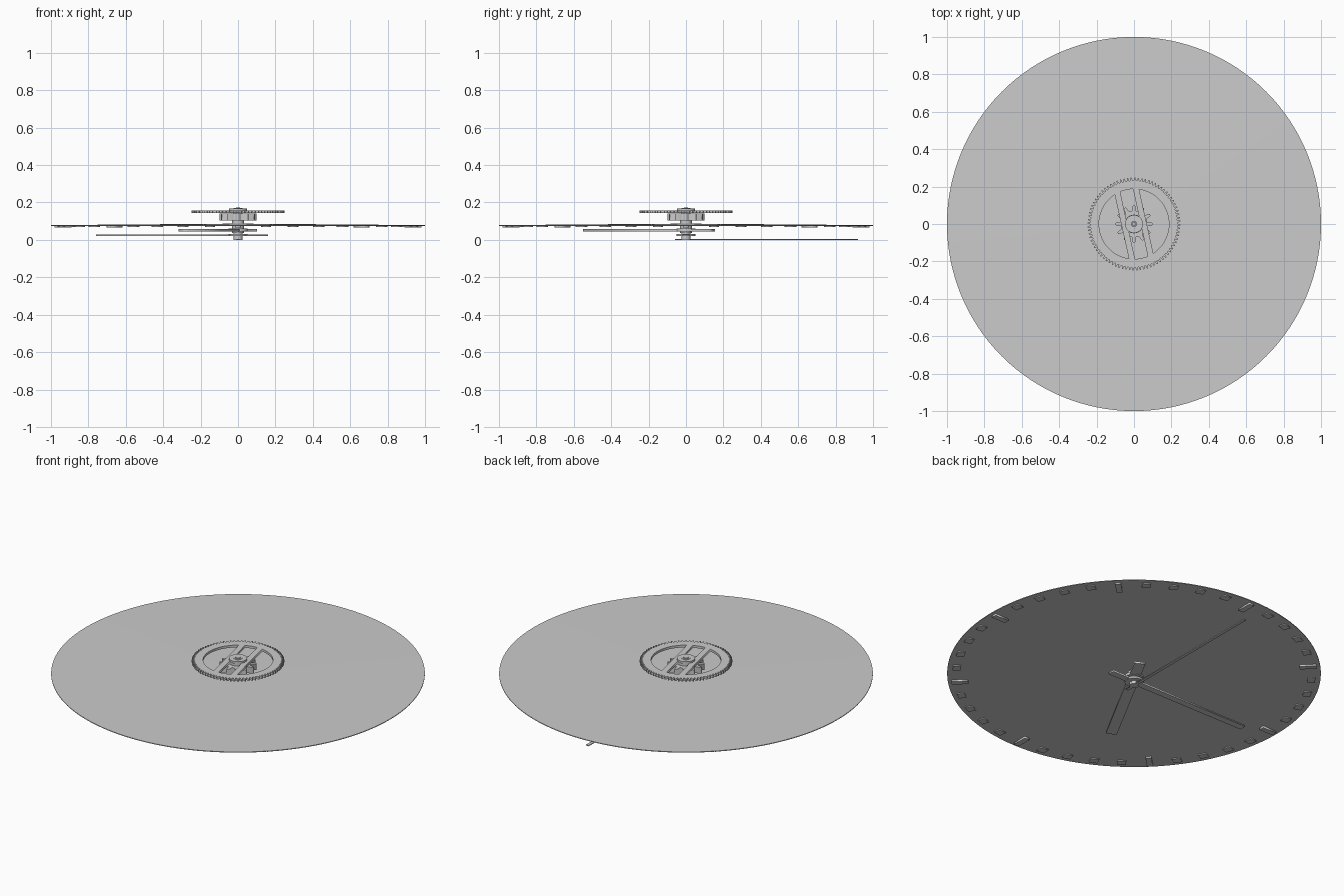
import bpy
from math import sin, cos, pi, radians, asin, acos

if "Cube" in bpy.data.objects:
    bpy.data.objects.remove(bpy.data.objects["Cube"])


def plate(name, outlines, z0, z1, rot=0.0):
    """Flat plate from closed 2D outlines; inner outlines become holes."""
    cu = bpy.data.curves.new(name, 'CURVE')
    cu.dimensions = '2D'
    cu.fill_mode = 'BOTH'
    cu.extrude = (z1 - z0) / 2
    for pts in outlines:
        sp = cu.splines.new('POLY')
        sp.points.add(len(pts) - 1)
        for p, (x, y) in zip(sp.points, pts):
            p.co = (x * cos(rot) - y * sin(rot), x * sin(rot) + y * cos(rot), 0, 1)
        sp.use_cyclic_u = True
    ob = bpy.data.objects.new(name, cu)
    ob.location.z = (z0 + z1) / 2
    bpy.context.collection.objects.link(ob)
    bpy.ops.object.select_all(action='DESELECT')
    bpy.context.view_layer.objects.active = ob
    ob.select_set(True)
    bpy.ops.object.convert(target='MESH')
    return bpy.context.object


def arc(r, a0, a1, n):
    return [(r * cos(a0 + (a1 - a0) * i / n), r * sin(a0 + (a1 - a0) * i / n))
            for i in range(n + 1)]


def circle(r, n=48):
    return arc(r, 0, 2 * pi, n)[:-1]


def rect(x0, x1, y0, y1):
    return [(x0, y0), (x1, y0), (x1, y1), (x0, y1)]


def gear(teeth, root, tip, base=0.34, top=0.14):
    pts, step = [], 2 * pi / teeth
    for i in range(teeth):
        for f, r in ((-base, root), (-top, tip), (top, tip), (base, root)):
            a = (i + f) * step
            pts.append((r * cos(a), r * sin(a)))
    return pts


def lathe(name, profile, n=96):
    """Revolve a closed (r, z) profile whose end points lie on the axis."""
    verts, faces, rings = [], [], []
    for r, z in profile:
        k = 1 if r == 0 else n
        rings.append((len(verts), k))
        verts += [(r * cos(2 * pi * i / n), r * sin(2 * pi * i / n), z) for i in range(k)]
    for (a, ka), (b, kb) in zip(rings, rings[1:]):
        for i in range(n):
            j = (i + 1) % n
            if ka == 1:
                faces.append((a, b + j, b + i))
            elif kb == 1:
                faces.append((a + i, a + j, b))
            else:
                faces.append((a + i, a + j, b + j, b + i))
    me = bpy.data.meshes.new(name)
    me.from_pydata(verts, [], faces)
    ob = bpy.data.objects.new(name, me)
    bpy.context.collection.objects.link(ob)
    return ob


# very shallow domed dial
lathe("dial", [(0, 0.082), (1.0, 0.075), (1.0, 0.079), (0, 0.087)], 128)

# forty ticks, every fifth one long
for i in range(40):
    if i % 5 == 0:
        shape, z0 = rect(0.89, 0.98, -0.016, 0.016), 0.065
    else:
        shape, z0 = rect(0.93, 0.972, -0.024, 0.024), 0.07
    plate("hour_mark" if i % 5 == 0 else "minute_mark", [shape], z0, 0.077, 2 * pi * i / 40)

# hands, hung below the dial
plate("hour_hand", [rect(-0.16, 0.61, -0.03, 0.03)], 0.046, 0.058, radians(241.5))
plate("minute_hand", [rect(-0.16, 0.76, -0.02, 0.02)], 0.021, 0.030, pi)
plate("second_hand", [rect(-0.06, 0.92, -0.009, 0.009)], 0.0, 0.005, pi / 2)

# nested shafts and collars
plate("second_shaft", [circle(0.012)], 0.0, 0.172)
plate("second_hub", [circle(0.025)], 0.0, 0.012)
plate("minute_shaft", [circle(0.024), circle(0.014)], 0.014, 0.170)
plate("minute_hub", [circle(0.05), circle(0.024)], 0.020, 0.032)
plate("hour_shaft", [circle(0.032), circle(0.025)], 0.038, 0.142)
plate("hour_hub", [circle(0.05), circle(0.032)], 0.044, 0.060)

# small pinion
plate("pinion", [gear(12, 0.07, 0.1, 0.32, 0.12), circle(0.032)], 0.103, 0.140)

# large wheel: two parallel bars left between four openings
R, HUB, IN, OUT = 0.187, 0.05, 0.035, 0.067
d = acos(OUT / R)
w, h = asin(IN / R), asin(IN / HUB)
side = arc(R, -d, d, 32)
window = arc(R, pi / 2 - w, pi / 2 + w, 8) + arc(HUB, pi / 2 + h, pi / 2 - h, 8)
holes = [side, [(-x, -y) for x, y in side], window, [(-x, -y) for x, y in window]]
plate("large_wheel", [gear(80, 0.232, 0.248), circle(0.024)] + holes,
      0.143, 0.157, radians(12.5))
plate("wheel_washer", [circle(0.048), circle(0.024)], 0.157, 0.168)
